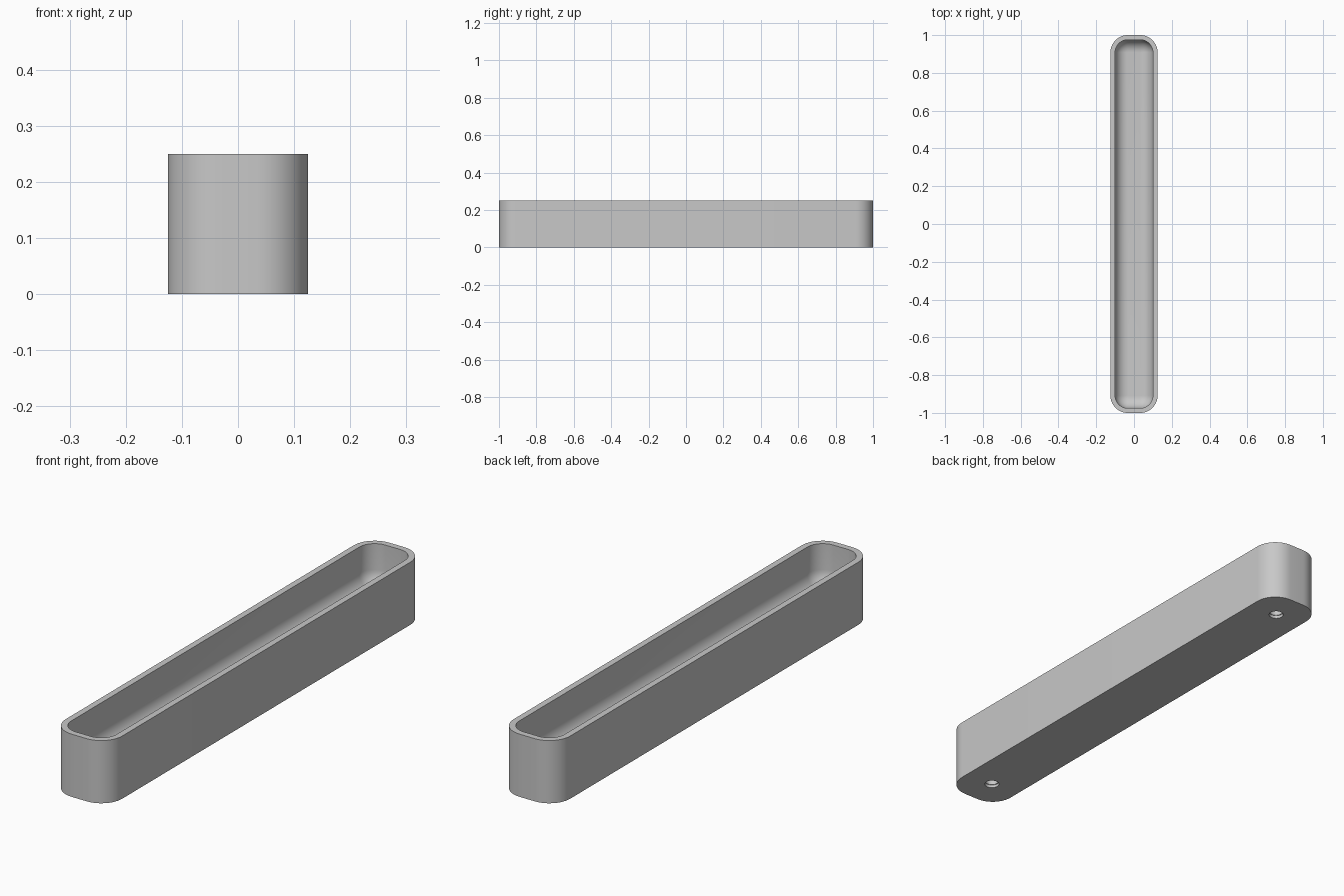
import bpy
import bmesh
from math import sin, cos, pi, radians

cube = bpy.data.objects.get("Cube")
if cube:
    bpy.data.objects.remove(cube, do_unlink=True)

HALF_X, HALF_Y, HEIGHT = 0.125, 1.0, 0.25
CORNER = 0.092     # outer corner radius
WALL = 0.025
FLOOR = 0.08       # height of the inside floor
FILLET = 0.066     # rounding between wall and floor
STEPS = 12

grey = bpy.data.materials.new("plain_grey")
grey.use_nodes = True
grey.diffuse_color = (0.58, 0.58, 0.58, 1)
grey.node_tree.nodes["Principled BSDF"].inputs["Base Color"].default_value = grey.diffuse_color


def make_object(name, bm):
    bmesh.ops.recalc_face_normals(bm, faces=bm.faces)
    mesh = bpy.data.meshes.new(name)
    bm.to_mesh(mesh)
    bm.free()
    mesh.materials.append(grey)
    obj = bpy.data.objects.new(name, mesh)
    bpy.context.collection.objects.link(obj)
    return obj


def loft(name, rings):
    """Bridge closed rings of points in order and cap both ends."""
    bm = bmesh.new()
    loops = [[bm.verts.new(p) for p in ring] for ring in rings]
    n = len(loops[0])
    for a, b in zip(loops, loops[1:]):
        for i in range(n):
            j = (i + 1) % n
            bm.faces.new((a[i], a[j], b[j], b[i]))
    bm.faces.new(loops[0])
    bm.faces.new(loops[-1])
    return make_object(name, bm)


def rounded_ring(inset, z):
    """Rounded rectangle outline, shrunk by inset."""
    r = CORNER - inset
    points = []
    for k, (sx, sy) in enumerate(((1, 1), (-1, 1), (-1, -1), (1, -1))):
        for i in range(STEPS + 1):
            a = (k + i / STEPS) * pi / 2
            points.append((sx * (HALF_X - CORNER) + r * cos(a),
                           sy * (HALF_Y - CORNER) + r * sin(a), z))
    return points


def circle_ring(y, radius, z):
    return [(radius * cos(2 * pi * i / 32), y + radius * sin(2 * pi * i / 32), z)
            for i in range(32)]


# Open box: outside wall, rim, inside wall, rounded floor edge
rings = [rounded_ring(0, 0), rounded_ring(0, HEIGHT), rounded_ring(WALL, HEIGHT)]
for i in range(11):
    a = i / 10 * pi / 2
    rings.append(rounded_ring(WALL + FILLET * (1 - cos(a)),
                              FLOOR + FILLET * (1 - sin(a))))
trough = loft("trough", rings)

# Stepped blind screw holes in the underside
for side in (-1, 1):
    y = side * 0.873
    cutter = loft("hole_cutter", [circle_ring(y, 0.028, -0.02), circle_ring(y, 0.028, 0.012),
                                  circle_ring(y, 0.025, 0.012), circle_ring(y, 0.025, 0.05)])
    cutter.hide_render = True
    cut = trough.modifiers.new("screw_hole", 'BOOLEAN')
    cut.operation = 'DIFFERENCE'
    cut.solver = 'EXACT'
    cut.object = cutter
    bpy.context.view_layer.objects.active = trough
    bpy.ops.object.modifier_apply(modifier=cut.name)
    bpy.data.objects.remove(cutter, do_unlink=True)

# Smooth curves, crisp rim and base edges
bpy.ops.object.select_all(action='DESELECT')
trough.select_set(True)
bpy.context.view_layer.objects.active = trough
bpy.ops.object.shade_smooth_by_angle(angle=radians(30))
